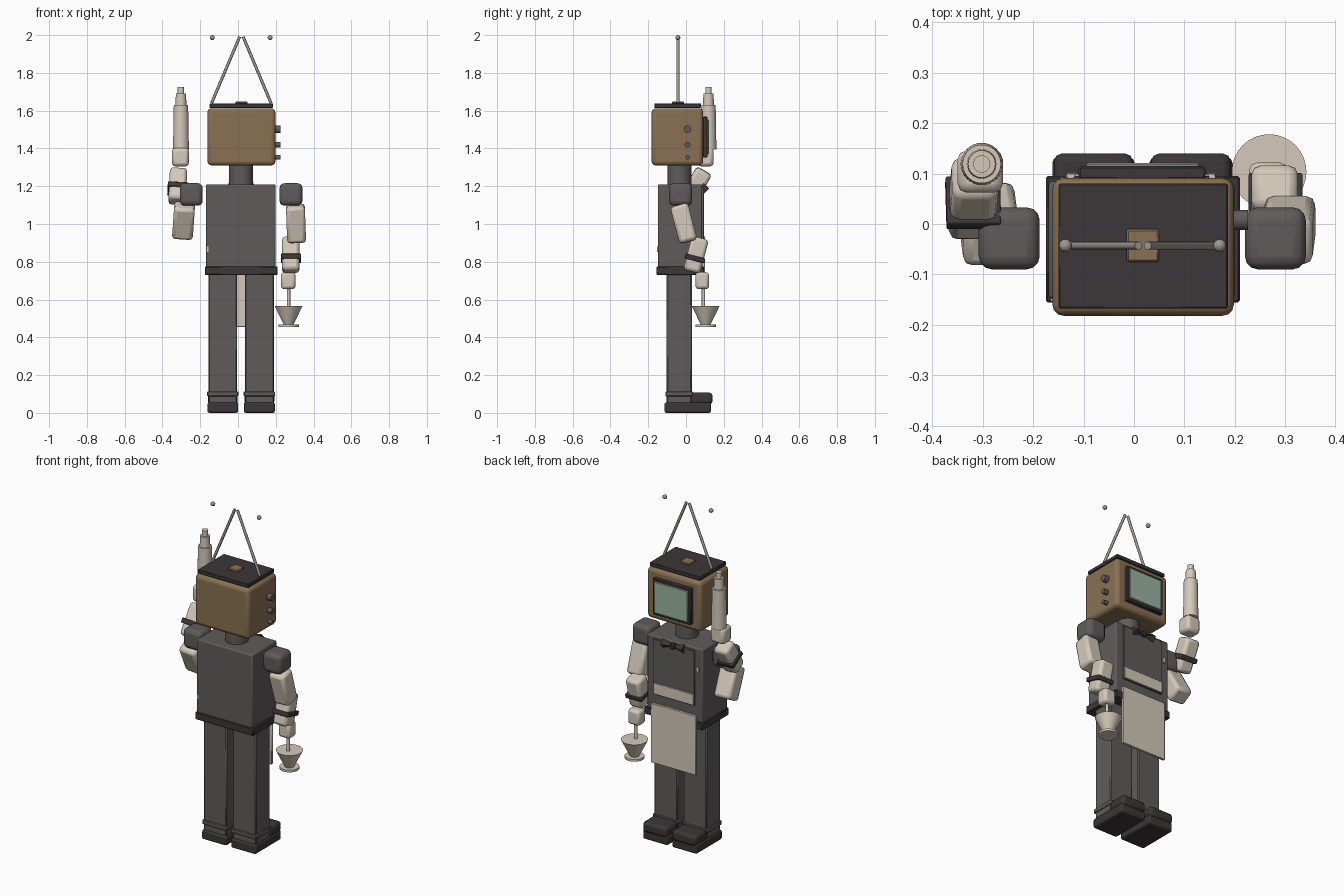
import bpy, math
from mathutils import Vector

if "Cube" in bpy.data.objects:
    bpy.data.objects.remove(bpy.data.objects["Cube"])


def mat(name, r, g, b):
    m = bpy.data.materials.new(name)
    m.diffuse_color = (r, g, b, 1)
    m.use_nodes = True
    m.node_tree.nodes["Principled BSDF"].inputs["Base Color"].default_value = m.diffuse_color
    return m


GREY = mat("charcoal cloth", 0.115, 0.105, 0.105)
DARK = mat("near black", 0.045, 0.037, 0.038)
BROWN = mat("wood brown", 0.25, 0.165, 0.085)
CREAM = mat("cream", 0.66, 0.59, 0.49)
METAL = mat("dull metal", 0.34, 0.31, 0.27)
GREEN = mat("screen green", 0.32, 0.46, 0.36)


def finish(ob, name, m, bevel=0.0, segs=2):
    ob.name = name
    ob.data.materials.clear()
    ob.data.materials.append(m)
    if bevel:
        bpy.ops.object.transform_apply(location=False, rotation=False, scale=True)
        b = ob.modifiers.new("bevel", 'BEVEL')
        b.width, b.segments = bevel, segs
    bpy.ops.object.shade_smooth_by_angle(angle=math.radians(35))
    return ob


def box(name, m, x, y, z, bevel=0.0, segs=2):
    """Box from (min, max) ranges."""
    bpy.ops.mesh.primitive_cube_add(size=1, location=[(a + b) / 2 for a, b in (x, y, z)])
    ob = bpy.context.object
    ob.scale = [b - a for a, b in (x, y, z)]
    return finish(ob, name, m, bevel, segs)


def limb(name, m, centre, size, rx, ry=0.0, bevel=0.018):
    """Tilted bevelled box."""
    bpy.ops.mesh.primitive_cube_add(size=1, location=centre,
                                    rotation=(math.radians(rx), math.radians(ry), 0))
    ob = bpy.context.object
    ob.scale = size
    return finish(ob, name, m, bevel)


def rod(name, m, a, b, r1, r2=None, verts=32):
    """Cylinder or tapered cylinder between two points."""
    a, b = Vector(a), Vector(b)
    d = b - a
    bpy.ops.mesh.primitive_cone_add(vertices=verts, radius1=r1, radius2=r1 if r2 is None else r2,
                                    depth=d.length, location=(a + b) / 2,
                                    rotation=d.to_track_quat('Z', 'Y').to_euler())
    return finish(bpy.context.object, name, m)


# Head: wooden television set
box("head", BROWN, (-0.162, 0.198), (-0.182, 0.091), (1.31, 1.612), 0.022, 3)
box("head_top_plate", DARK, (-0.15, 0.186), (-0.168, 0.08), (1.615, 1.638), 0.003, 1)
box("antenna_base", BROWN, (-0.015, 0.05), (-0.075, -0.01), (1.636, 1.648), 0.004, 1)
box("screen_frame", DARK, (-0.11, 0.142), (0.088, 0.115), (1.352, 1.568), 0.004, 1)
box("screen", GREEN, (-0.094, 0.128), (0.11, 0.121), (1.367, 1.553), 0.003, 1)
for i, (z, r) in enumerate(((1.502, 0.02), (1.42, 0.015), (1.353, 0.012))):
    rod(f"knob_{i}", GREY, (0.19, 0.008, z), (0.226, 0.008, z), r)

# Antenna rods and tips
for side, foot, top, tip in (("left", -0.14, 0.009, -0.136), ("right", 0.175, 0.027, 0.17)):
    rod(f"antenna_{side}", METAL, (foot, -0.043, 1.64), (top, -0.043, 1.992), 0.008, verts=12)
    bpy.ops.mesh.primitive_uv_sphere_add(segments=16, ring_count=8, radius=0.013,
                                         location=(tip, -0.043, 1.987))
    finish(bpy.context.object, f"antenna_tip_{side}", METAL)

# Neck, torso and belt
rod("neck", GREY, (0.016, -0.034, 1.19), (0.016, -0.034, 1.32), 0.063)
box("torso", GREY, (-0.17, 0.199), (-0.149, 0.085), (0.75, 1.21), 0.008, 2)
box("belt", DARK, (-0.175, 0.21), (-0.156, 0.095), (0.73, 0.775), 0.004, 1)
box("side_button", CREAM, (-0.166, -0.156), (-0.153, -0.145), (0.852, 0.88))

# Apron: bib, light pocket band, skirt, and bow
box("bib", GREY, (-0.12, 0.15), (0.083, 0.095), (0.865, 1.195), 0.002, 1)
box("pocket_band", CREAM, (-0.118, 0.148), (0.09, 0.1), (0.868, 0.935), 0.002, 1)
box("apron_skirt", CREAM, (-0.135, 0.162), (0.086, 0.101), (0.455, 0.81), 0.002, 1)
box("chest_button", CREAM, (-0.146, -0.13), (0.08, 0.092), (1.07, 1.1))
box("bow_knot", DARK, (0.002, 0.03), (0.085, 0.11), (1.172, 1.205), 0.004, 1)
for s in (-1, 1):
    rod(f"bow_wing_{'left' if s < 0 else 'right'}", DARK, (0.016 + s * 0.008, 0.094, 1.188),
        (0.016 + s * 0.07, 0.094, 1.188), 0.008, 0.028, 4)

# Legs and shoes
for side, x0, x1 in (("left", -0.157, -0.004), ("right", 0.036, 0.19)):
    box(f"leg_{side}", GREY, (x0, x1), (-0.102, 0.031), (0.05, 0.74), 0.006, 1)
    box(f"trouser_cuff_{side}", GREY, (x0 - 0.006, x1 + 0.006), (-0.109, 0.037), (0.088, 0.114), 0.004, 1)
    box(f"shoe_{side}", DARK, (x0 - 0.005, x1 + 0.005), (-0.114, 0.132), (0.0, 0.056), 0.01)
    box(f"shoe_toe_{side}", DARK, (x0 - 0.002, x1 + 0.002), (0.022, 0.14), (0.045, 0.107), 0.016)

# Shoulders
for side, x0, x1 in (("left", -0.308, -0.187), ("right", 0.22, 0.341)):
    box(f"shoulder_{side}", GREY, (x0, x1), (-0.09, 0.033), (1.097, 1.216), 0.026, 3)

# Lowered arm
limb("upper_arm_right", CREAM, (0.307, -0.012, 1.003), (0.1, 0.097, 0.2), 14.5, -2)
limb("forearm_right", CREAM, (0.279, 0.053, 0.837), (0.092, 0.092, 0.185), -14.5)
limb("cuff_right", DARK, (0.281, 0.047, 0.818), (0.107, 0.107, 0.026), -14.5, 0, 0.004)
box("hand_right", CREAM, (0.228, 0.305), (0.05, 0.122), (0.655, 0.745), 0.016)

# Funnel-shaped glass in the lowered hand
GX, GY = 0.268, 0.104
rod("glass_stem", CREAM, (GX, GY - 0.012, 0.56), (GX, GY - 0.012, 0.67), 0.009, verts=16)
rod("glass_cup", CREAM, (GX, GY, 0.465), (GX, GY, 0.566), 0.024, 0.074)
rod("glass_foot", CREAM, (GX, GY, 0.456), (GX, GY, 0.469), 0.054)

# Raised arm
limb("upper_arm_left", CREAM, (-0.288, 0.0, 1.018), (0.11, 0.1, 0.19), 28, 4)
limb("forearm_left", CREAM, (-0.319, 0.05, 1.2), (0.092, 0.092, 0.19), -30, 3)
limb("cuff_left", DARK, (-0.319, 0.042, 1.186), (0.108, 0.108, 0.028), -30, 3, 0.004)
box("hand_left", CREAM, (-0.35, -0.26), (0.062, 0.146), (1.305, 1.403), 0.018)

# Bottle held up in the raised hand
BX, BY = -0.302, 0.119
for name, z0, z1, r0, r1 in (("body", 1.395, 1.63, 0.042, 0.038),
                             ("neck", 1.625, 1.692, 0.029, 0.027),
                             ("cap", 1.69, 1.726, 0.017, 0.017)):
    rod(f"bottle_{name}", CREAM, (BX, BY, z0), (BX, BY, z1), r0, r1)
